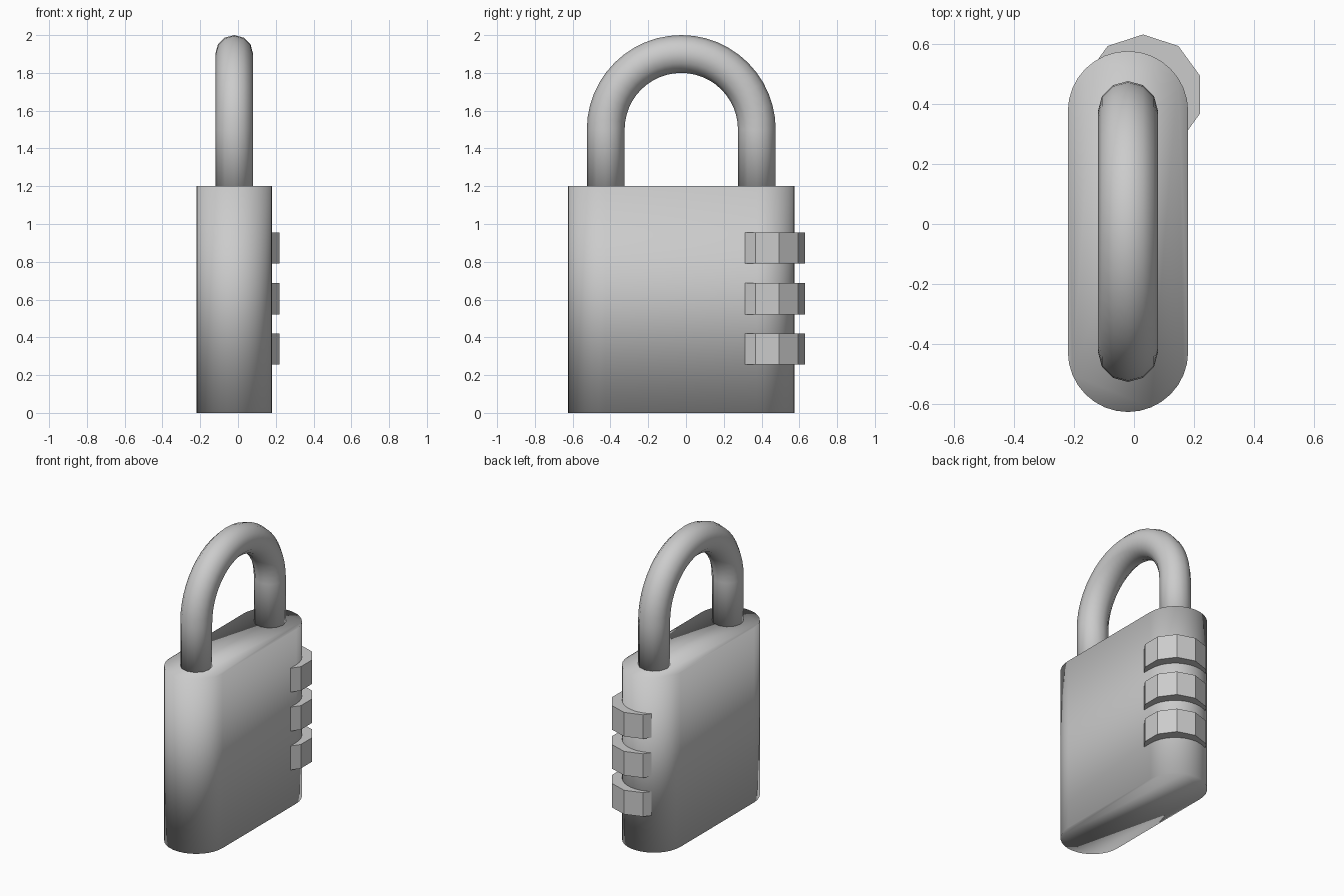
import bpy
import bmesh
from math import pi, cos, sin
from mathutils import Vector

if "Cube" in bpy.data.objects:
    bpy.data.objects.remove(bpy.data.objects["Cube"], do_unlink=True)

CX, CY = -0.02, -0.025     # lock centre line
REACH = 0.4                # from centre line to each leg

metal = bpy.data.materials.new("grey metal")
metal.use_nodes = True
GREY = (0.6, 0.6, 0.6, 1)
metal.diffuse_color = GREY
metal.node_tree.nodes["Principled BSDF"].inputs["Base Color"].default_value = GREY


def finish(name, bm, smooth):
    bmesh.ops.recalc_face_normals(bm, faces=bm.faces)
    for f in bm.faces:
        f.smooth = smooth
    mesh = bpy.data.meshes.new(name)
    bm.to_mesh(mesh)
    bm.free()
    mesh.materials.append(metal)
    obj = bpy.data.objects.new(name, mesh)
    bpy.context.collection.objects.link(obj)
    return obj


def loft(rings):
    """Skin a list of equal-length point rings and cap both ends."""
    bm = bmesh.new()
    rows = [[bm.verts.new(p) for p in ring] for ring in rings]
    n = len(rows[0])
    for a, b in zip(rows, rows[1:]):
        for i in range(n):
            j = (i + 1) % n
            bm.faces.new((a[i], a[j], b[j], b[i]))
    bm.faces.new(rows[0][::-1])
    bm.faces.new(rows[-1])
    return bm


def prism(outline, low, high):
    return loft([[(x, y, z) for x, y in outline] for z in (low, high)])


# Body: stadium outline, softly shaded over its rims
STEPS, RADIUS = 16, 0.2
outline = []
for side in (1, -1):
    for i in range(STEPS + 1):
        a = pi * i / STEPS
        outline.append((CX + side * RADIUS * cos(a),
                        CY + side * (REACH + RADIUS * sin(a))))
finish("body", prism(outline, 0, 1.2), True)

# Shackle: round tube swept up, over an arch and down
TUBE, SIDES, ARCH = 0.1, 12, 24
path = [(0, 1.15)] + [(pi * i / ARCH, 1.5) for i in range(ARCH + 1)] + [(pi, 1.15)]
rings = []
for angle, base in path:
    out = Vector((0, cos(angle), sin(angle)))
    centre = Vector((CX, CY, base)) + out * REACH
    rings.append([centre + TUBE * (out * cos(t) + Vector((1, 0, 0)) * sin(t))
                  for t in (2 * pi * k / SIDES for k in range(SIDES))])
finish("shackle", loft(rings), True)

# Number dials: flat-sided ten-sided wheels showing at one corner
wheel = [(0.03 + 0.2 * cos(a), 0.43 + 0.2 * sin(a))
         for a in (pi / 2 + 2 * pi * k / 10 for k in range(10))]
for name, z in (("lower", 0.255), ("middle", 0.522), ("upper", 0.79)):
    finish(name + "_dial", prism(wheel, z, z + 0.165), False)
